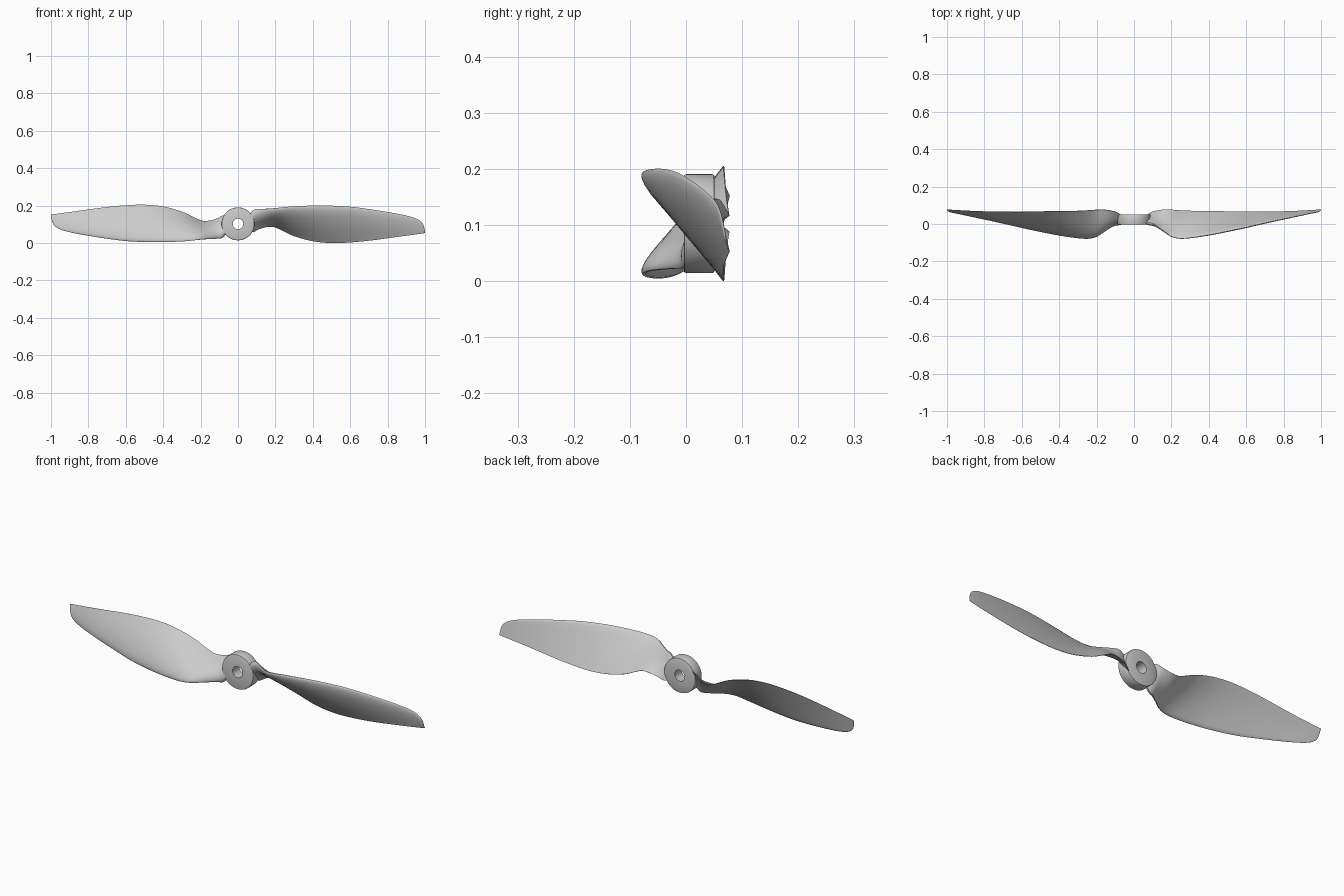
import bpy, bmesh, math
from mathutils import Vector, Matrix

if "Cube" in bpy.data.objects:
    bpy.data.objects.remove(bpy.data.objects["Cube"])

CZ = 0.1027          # height of the hub axis

# Blade stations: x, leading edge (y, z), trailing edge (y, z), thickness ratio
STATIONS = [
    (0.062, 0.012, 0.158, 0.045, 0.060, 0.22),
    (0.085, 0.008, 0.181, 0.060, 0.060, 0.22),
    (0.110, -0.002, 0.185, 0.070, 0.074, 0.20),
    (0.155, -0.034, 0.187, 0.077, 0.087, 0.17),
    (0.195, -0.062, 0.190, 0.077, 0.086, 0.14),
    (0.240, -0.074, 0.195, 0.074, 0.066, 0.12),
    (0.300, -0.070, 0.200, 0.071, 0.038, 0.115),
    (0.400, -0.054, 0.203, 0.069, 0.011, 0.11),
    (0.500, -0.034, 0.202, 0.068, 0.001, 0.105),
    (0.600, -0.013, 0.196, 0.067, 0.004, 0.10),
    (0.700, 0.009, 0.183, 0.067, 0.013, 0.095),
    (0.800, 0.030, 0.167, 0.068, 0.026, 0.09),
    (0.880, 0.046, 0.152, 0.071, 0.037, 0.085),
    (0.935, 0.057, 0.138, 0.074, 0.044, 0.08),
    (0.970, 0.063, 0.122, 0.076, 0.049, 0.08),
    (0.988, 0.067, 0.104, 0.077, 0.051, 0.08),
    (0.996, 0.071, 0.082, 0.078, 0.053, 0.08),
    (1.000, 0.075, 0.058, 0.078, 0.053, 0.08),
]
# Flat-backed aerofoil outline: chord fraction from leading edge, height / thickness
UPPER = [(0, .2), (.006, .36), (.03, .55), (.09, .77), (.18, .94), (.3, 1), (.45, .95),
         (.6, .8), (.75, .56), (.9, .27), (1, .08)]
LOWER = [(1, 0), (.8, .0), (.6, .0), (.4, .0), (.2, 0), (.08, .0), (.02, .06)]
OUTLINE = UPPER + LOWER


def spline(rows, steps):
    """Catmull-Rom interpolation through all stations."""
    out = []
    for i in range(len(rows) - 1):
        a, b, c, d = rows[max(i - 1, 0)], rows[i], rows[i + 1], rows[min(i + 2, len(rows) - 1)]
        for s in range(steps):
            t = s / steps
            out.append([0.5 * (2 * q + (r - p) * t + (2 * p - 5 * q + 4 * r - u) * t * t
                               + (3 * q - p - 3 * r + u) * t ** 3)
                        for p, q, r, u in zip(a, b, c, d)])
    out.append(list(rows[-1]))
    return out


def finish(name, bm):
    bmesh.ops.recalc_face_normals(bm, faces=bm.faces)
    mesh = bpy.data.meshes.new(name)
    bm.to_mesh(mesh)
    bm.free()
    ob = bpy.data.objects.new(name, mesh)
    bpy.context.collection.objects.link(ob)
    bpy.ops.object.select_all(action='DESELECT')
    ob.select_set(True)
    bpy.context.view_layer.objects.active = ob
    bpy.ops.object.shade_smooth_by_angle(angle=math.radians(40))
    return ob


def bridge(bm, a, b):
    n = len(a)
    for i in range(n):
        j = (i + 1) % n
        bm.faces.new((a[i], a[j], b[j], b[i]))


def blade(name, angle):
    bm = bmesh.new()
    rings = []
    for x, ly, lz, ty, tz, thick in spline(STATIONS, 4):
        lead, chord = Vector((x, ly, lz)), Vector((0, ty - ly, tz - lz))
        normal = Vector((0, chord.z, -chord.y))      # convex side faces the front
        rings.append([bm.verts.new(lead + chord * u + normal * (h * thick))
                      for u, h in OUTLINE])
    for a, b in zip(rings, rings[1:]):
        bridge(bm, a, b)
    bm.faces.new(rings[0])
    bm.faces.new(rings[-1])
    centre = Vector((0, 0, CZ))
    bmesh.ops.rotate(bm, cent=centre, matrix=Matrix.Rotation(angle, 3, 'Y'), verts=bm.verts)
    return finish(name, bm)


# Hub: lathed ring with small bevels and a shaft hole
def hub():
    r, hole, y0, y1, c = 0.088, 0.028, -0.004, 0.051, 0.004
    profile = [(hole, y0), (r - c, y0), (r - c * .3, y0 + c * .3), (r, y0 + c),
               (r, y1 - c), (r - c * .3, y1 - c * .3), (r - c, y1), (hole, y1)]
    bm = bmesh.new()
    n = 64
    rings = []
    for k in range(n):
        a = 2 * math.pi * k / n
        rings.append([bm.verts.new((p * math.cos(a), y, CZ + p * math.sin(a)))
                      for p, y in profile])
    for k in range(n):
        bridge(bm, rings[k], rings[(k + 1) % n])
    return finish("hub", bm)


hub()
blade("right_blade", 0)
blade("left_blade", math.pi)
